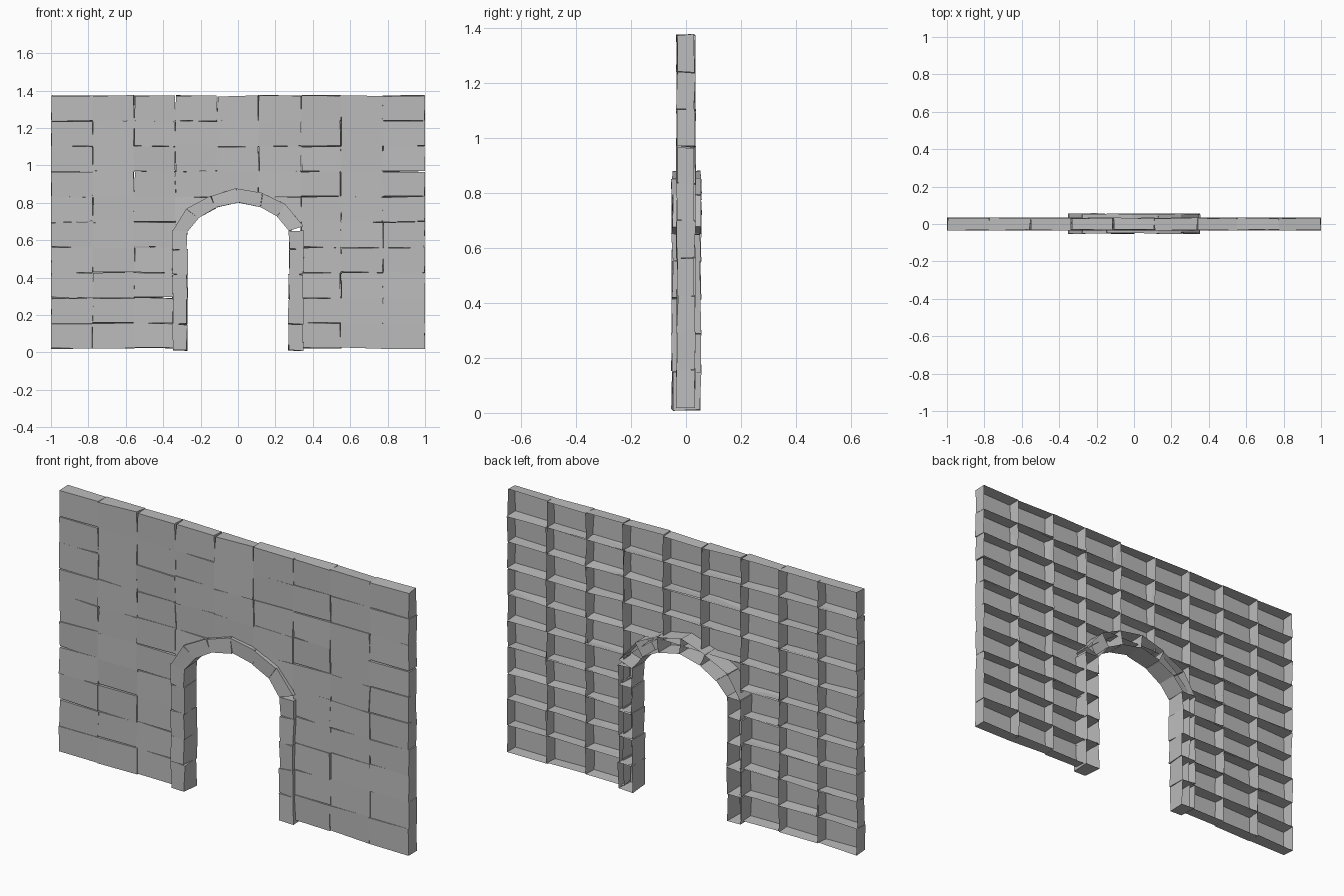
import bpy, bmesh, random
from mathutils import Vector

random.seed(7)
cube = bpy.data.objects.get("Cube")
if cube:
    bpy.data.objects.remove(cube, do_unlink=True)

stone = bpy.data.materials.new("grey stone")
stone.use_nodes = True
COLOUR = (0.5, 0.5, 0.5, 1)
stone.diffuse_color = COLOUR
stone.node_tree.nodes["Principled BSDF"].inputs["Base Color"].default_value = COLOUR


def wobble(v, amount):
    return v + random.uniform(-amount, amount)


def add_block(bm, outline, front, back, amount=0.005):
    """Hollow block: uneven front face plus sides, open at the back.
    The outline runs anticlockwise as seen from the front."""
    rings = []
    for y in (front, back):
        rings.append([bm.verts.new((max(-1, min(1, wobble(x, amount))),
                                    wobble(y, 0.004),
                                    max(0, wobble(z, amount))))
                      for x, z in outline])
    near, far = rings
    bm.faces.new(near)
    n = len(outline)
    for i in range(n):
        j = (i + 1) % n
        bm.faces.new((near[j], near[i], far[i], far[j]))


def finish(name, bm):
    mesh = bpy.data.meshes.new(name)
    bm.to_mesh(mesh)
    bm.free()
    mesh.materials.append(stone)
    obj = bpy.data.objects.new(name, mesh)
    bpy.context.collection.objects.link(obj)


def rect(x0, x1, z0, z1):
    return [(x0, z0), (x1, z0), (x1, z1), (x0, z1)]


# Wall: nine columns by ten rows, the middle three only above the doorway
columns = [-1, -0.775, -0.555, -0.335, -0.11, 0.11, 0.337, 0.55, 0.775, 1]
ROWS, BASE, STEP = 10, 0.022, 0.135
wall = bmesh.new()
for row in range(ROWS):
    z0 = BASE + row * STEP
    for col in range(9):
        if col in (3, 4, 5) and row < 6:
            continue
        add_block(wall, rect(columns[col], columns[col + 1], z0, z0 + STEP),
                  -0.032, 0.032)
finish("wall_blocks", wall)

# Cut blocks filling the corners above the curve of the arch
corners = bmesh.new()
for side in (-1, 1):
    shape = [(0.335, 0.68), (0.335, 0.83), (0.14, 0.83), (0.24, 0.765)]
    outline = [(side * x, z) for x, z in shape]
    add_block(corners, outline if side > 0 else outline[::-1], -0.032, 0.032, 0.003)
finish("arch_corner_blocks", corners)

# Door jambs: a stack of thicker blocks on each side
jamb_levels = [0.01, 0.15, 0.285, 0.415, 0.55, 0.65]
for name, side in (("right_jamb", -1), ("left_jamb", 1)):
    jamb = bmesh.new()
    for z0, z1 in zip(jamb_levels, jamb_levels[1:]):
        xs = sorted((side * 0.272, side * 0.35))
        add_block(jamb, rect(*xs, z0, z1), -0.05, 0.053)
    finish(name, jamb)

# Arch stones, each wedge between an inner and an outer curve point
inner = [(-0.27, 0.65), (-0.21, 0.72), (-0.12, 0.772), (0, 0.802),
         (0.12, 0.774), (0.21, 0.725), (0.272, 0.65)]
outer = [(-0.35, 0.65), (-0.275, 0.768), (-0.145, 0.835), (-0.01, 0.878),
         (0.13, 0.853), (0.25, 0.793), (0.35, 0.675)]
arch = bmesh.new()
for i in range(6):
    add_block(arch, [inner[i], inner[i + 1], outer[i + 1], outer[i]],
              -0.05, 0.055, 0.003)
finish("arch_stones", arch)
